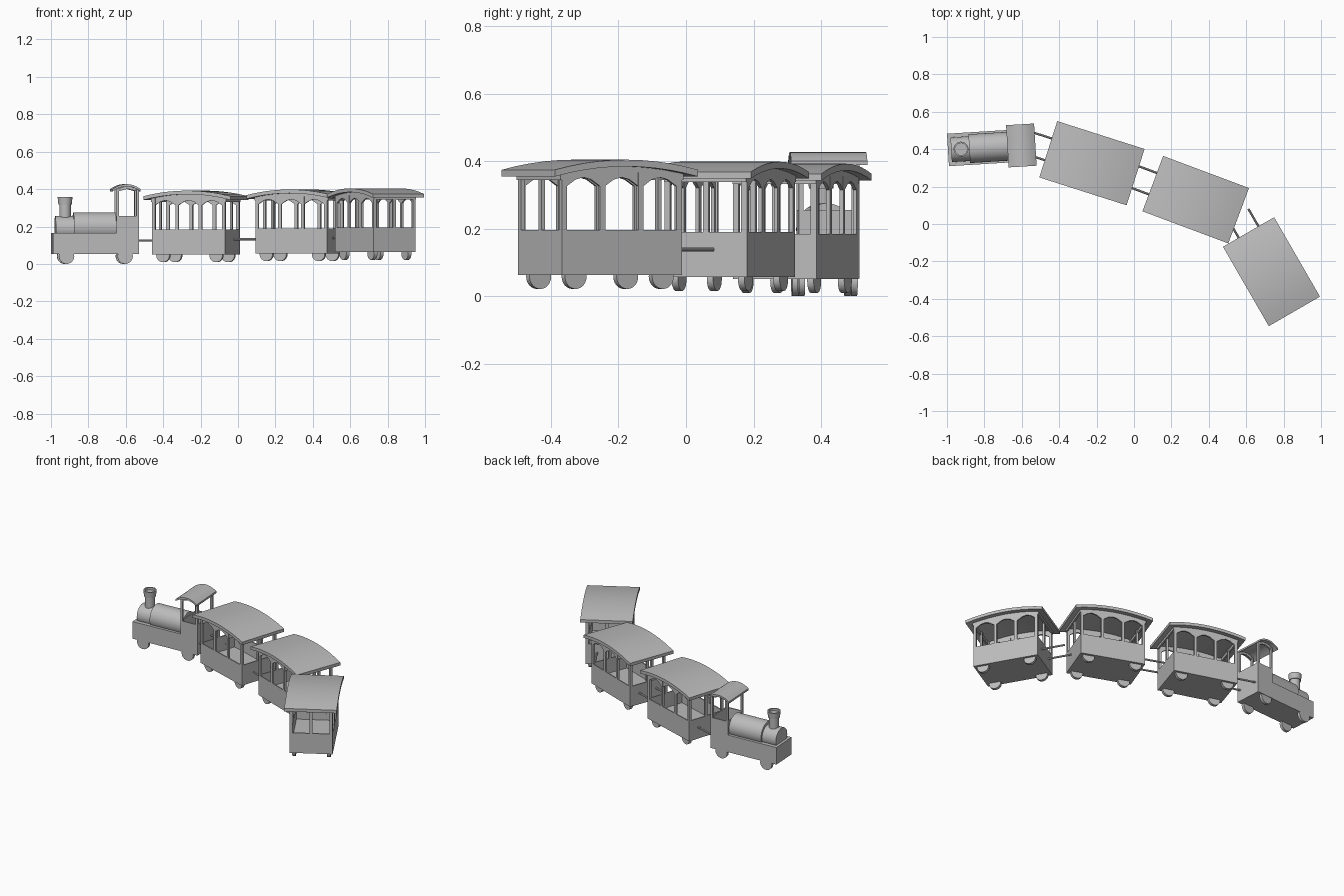
import bpy, bmesh, math
from mathutils import Matrix, Vector

if "Cube" in bpy.data.objects:
    bpy.data.objects.remove(bpy.data.objects["Cube"])

grey = bpy.data.materials.new("plain_grey")
grey.diffuse_color = (0.5, 0.5, 0.5, 1)
grey.use_nodes = True
grey.node_tree.nodes["Principled BSDF"].inputs["Base Color"].default_value = grey.diffuse_color


def finish(name, bm, place, smooth=False):
    bmesh.ops.recalc_face_normals(bm, faces=bm.faces)
    me = bpy.data.meshes.new(name)
    bm.to_mesh(me)
    bm.free()
    me.materials.append(grey)
    ob = bpy.data.objects.new(name, me)
    bpy.context.collection.objects.link(ob)
    ob.matrix_world = place
    if smooth:
        bpy.ops.object.select_all(action='DESELECT')
        ob.select_set(True)
        bpy.context.view_layer.objects.active = ob
        bpy.ops.object.shade_smooth_by_angle(angle=math.radians(35))
    return ob


def add_box(bm, x0, x1, y0, y1, z0, z1):
    m = Matrix.Translation(((x0 + x1) / 2, (y0 + y1) / 2, (z0 + z1) / 2))
    m = m @ Matrix.Diagonal((x1 - x0, y1 - y0, z1 - z0, 1))
    return bmesh.ops.create_cube(bm, size=1, matrix=m)


def add_cyl(bm, center, axis, r, depth, segs=24, r2=None):
    rot = Vector((0, 0, 1)).rotation_difference(Vector(axis)).to_matrix().to_4x4()
    bmesh.ops.create_cone(bm, cap_ends=True, segments=segs, radius1=r,
                          radius2=r if r2 is None else r2, depth=depth,
                          matrix=Matrix.Translation(center) @ rot)


def add_prism(bm, profile, a, b, axis='Y'):
    """Extrude a 2D outline (u, z) from a to b along Y or X."""
    def pt(u, z, t):
        return (u, t, z) if axis == 'Y' else (t, u, z)
    lo = [bm.verts.new(pt(u, z, a)) for u, z in profile]
    hi = [bm.verts.new(pt(u, z, b)) for u, z in profile]
    n = len(profile)
    bm.faces.new(lo)
    bm.faces.new(hi[::-1])
    for i in range(n):
        bm.faces.new((lo[i], lo[(i + 1) % n], hi[(i + 1) % n], hi[i]))


def tub(name, place, x0, x1, w, z0, z1, floor, wall=0.01):
    """Open-topped box with thin walls and a floor."""
    bm = bmesh.new()
    add_box(bm, x0, x1, -w, w, z0, z1)
    top = max(bm.faces, key=lambda f: f.calc_center_median().z)
    bmesh.ops.inset_region(bm, faces=[top], thickness=wall)
    bmesh.ops.translate(bm, verts=top.verts, vec=(0, 0, floor - z1))
    # turn the inset slope into upright inner walls
    inner = bmesh.ops.extrude_discrete_faces(bm, faces=[top])["faces"][0]
    for v in inner.verts:
        v.co.z = floor
    for v in {v for e in inner.edges for f in e.link_faces for v in f.verts} - set(inner.verts):
        v.co.z = z1
    return finish(name, bm, place)


def arch_z(x, half, end, rise):
    return end + rise * (1 - (x / half) ** 2)


def arched_roof(name, place, cx, half, w, end, rise, thick, n=10):
    xs = [-half + 2 * half * i / n for i in range(n + 1)]
    top = [(cx + x, arch_z(x, half, end, rise)) for x in xs]
    bm = bmesh.new()
    add_prism(bm, top + [(x, z - thick) for x, z in reversed(top)], -w, w)
    finish(name, bm, place, True)


def wheels(name, place, xs, y, r, z, width):
    bm = bmesh.new()
    for x in xs:
        for s in (-1, 1):
            add_cyl(bm, (x, s * y, z), (0, 1, 0), r, width)
    finish(name, bm, place, True)


def wagon(tag, cx, cy, angle, dz):
    place = Matrix.Translation((cx, cy, dz)) @ Matrix.Rotation(math.radians(angle), 4, 'Z')
    L, W = 0.205, 0.13
    tub(tag + "_body", place, -L, L, W, 0.047, 0.18, 0.083)
    wheels(tag + "_wheels", place, (-0.149, 0.149), 0.105, 0.037, 0.042, 0.02)
    arched_roof(tag + "_roof", place, 0, 0.245, 0.158, 0.358, 0.03, 0.02)

    # window posts
    bm = bmesh.new()
    t = 0.009
    bays = [-L + t + (2 * L - 2 * t) * i / 3 for i in range(4)]
    for s in (-1, 1):
        for x in bays:
            y = s * (W - 0.006)
            add_box(bm, x - t, x + t, y - 0.006, y + 0.006, 0.18, 0.35)
        x = s * (L - 0.006)
        add_box(bm, x - 0.006, x + 0.006, -t, t, 0.18, 0.35)
        for q in (-1, 1):
            y = q * (W - t)
            add_box(bm, x - 0.006, x + 0.006, y - t, y + t, 0.18, 0.35)
    finish(tag + "_posts", bm, place)

    # scalloped trim above the side windows, straight trim at the ends
    bm = bmesh.new()
    for s in (-1, 1):
        for a, b in zip(bays, bays[1:]):
            low = [(a, 0.31), (a + t, 0.31), (a + 0.038, 0.329), ((a + b) / 2, 0.336),
                   (b - 0.038, 0.329), (b - t, 0.31), (b, 0.31)]
            high = [(x, arch_z(x, 0.245, 0.358, 0.03) - 0.012) for x in (b, (a + b) / 2, a)]
            add_prism(bm, low + high, s * (W - 0.011), s * (W - 0.001))
        add_box(bm, s * L - 0.005, s * L + 0.005, -W, W, 0.328, 0.354)
    finish(tag + "_window_trim", bm, place)

    # pair of coupling rods at the leading end
    bm = bmesh.new()
    for s in (-1, 1):
        add_cyl(bm, (-0.275, s * 0.061, 0.122), (1, 0, 0), 0.006, 0.156, 10)
    finish(tag + "_coupling_rods", bm, place, True)


wagon("first_wagon", -0.225, 0.325, -17.7, 0.004)
wagon("second_wagon", 0.33, 0.13, -20.5, 0.010)
wagon("third_wagon", 0.735, -0.255, -60, 0.016)

# locomotive
place = Matrix.Translation((-0.765, 0.41, 0)) @ Matrix.Rotation(math.radians(3.5), 4, 'Z')
bm = bmesh.new()
add_box(bm, -0.23, 0.11, -0.087, 0.087, 0.052, 0.165)
finish("engine_chassis", bm, place)
tub("cab_walls", place, 0.11, 0.23, 0.09, 0.052, 0.255, 0.085)
wheels("engine_wheels", place, (-0.157, 0.157), 0.078, 0.041, 0.041, 0.018)

bm = bmesh.new()
add_cyl(bm, (-0.003, 0, 0.198), (1, 0, 0), 0.077, 0.226, 32)
finish("boiler", bm, place, True)
bm = bmesh.new()
add_cyl(bm, (-0.163, 0, 0.19), (1, 0, 0), 0.066, 0.1, 32)
finish("smokebox", bm, place, True)

# chimney with a hollow cap
bm = bmesh.new()
add_cyl(bm, (-0.16, 0, 0.28), (0, 0, 1), 0.031, 0.1)
add_cyl(bm, (-0.16, 0, 0.338), (0, 0, 1), 0.036, 0.04, 24, 0.04)
rim = max(bm.faces, key=lambda f: f.calc_center_median().z)
bmesh.ops.inset_region(bm, faces=[rim], thickness=0.008)
ring = bmesh.ops.extrude_discrete_faces(bm, faces=[rim])["faces"][0]
bmesh.ops.translate(bm, verts=ring.verts, vec=(0, 0, -0.015))
finish("chimney", bm, place, True)

# cab posts, gables and roof
bm = bmesh.new()
for x in (0.117, 0.223):
    for y in (-0.083, 0.083):
        add_box(bm, x - 0.007, x + 0.007, y - 0.007, y + 0.007, 0.25, 0.402)
for s in (-1, 1):
    add_prism(bm, [(0.11, 0.385), (0.17, 0.402), (0.23, 0.385), (0.23, 0.4), (0.17, 0.42), (0.11, 0.4)],
              s * 0.078, s * 0.088)
finish("cab_posts", bm, place)
arched_roof("cab_roof", place, 0.163, 0.075, 0.113, 0.4, 0.027, 0.012, 8)
